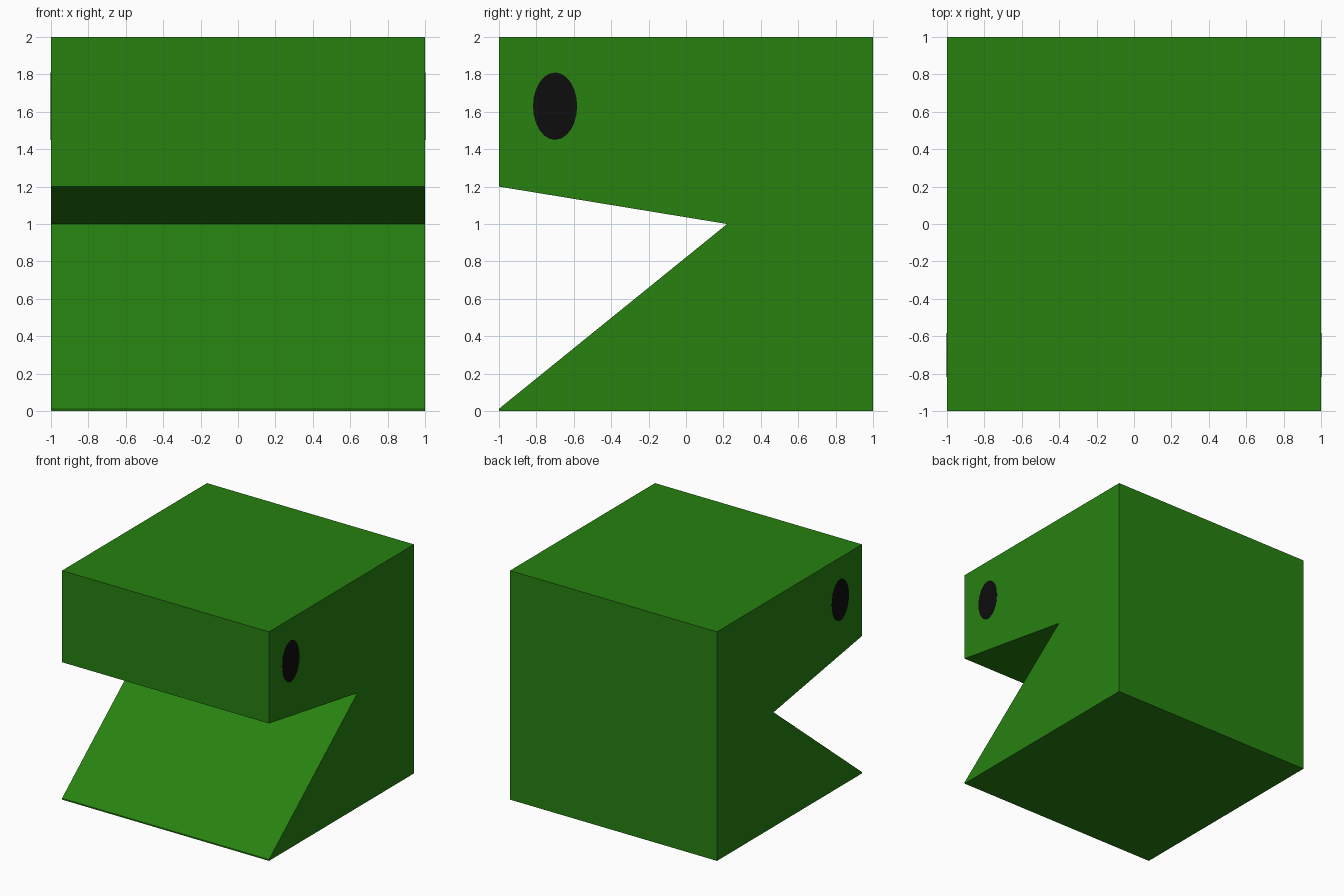
import bpy, bmesh, math

if "Cube" in bpy.data.objects:
    bpy.data.objects.remove(bpy.data.objects["Cube"])


def material(name, rgb):
    m = bpy.data.materials.new(name)
    m.diffuse_color = (*rgb, 1)
    m.use_nodes = True
    m.node_tree.nodes["Principled BSDF"].inputs["Base Color"].default_value = m.diffuse_color
    return m


def extrude_profile(name, profile, x0, x1, mat):
    """Extrude a (y, z) outline along x into a closed solid."""
    bm = bmesh.new()
    face = bm.faces.new([bm.verts.new((x0, y, z)) for y, z in profile])
    ext = bmesh.ops.extrude_face_region(bm, geom=[face])["geom"]
    verts = [g for g in ext if isinstance(g, bmesh.types.BMVert)]
    bmesh.ops.translate(bm, verts=verts, vec=(x1 - x0, 0, 0))
    bmesh.ops.recalc_face_normals(bm, faces=bm.faces)
    mesh = bpy.data.meshes.new(name)
    bm.to_mesh(mesh)
    bm.free()
    mesh.materials.append(mat)
    obj = bpy.data.objects.new(name, mesh)
    bpy.context.collection.objects.link(obj)
    return obj


green = material("leaf green", (0.02, 0.22, 0.005))
black = material("eye black", (0.004, 0.004, 0.004))

# Cube head with a wedge-shaped open mouth
head = [(-1, 0), (1, 0), (1, 2), (-1, 2), (-1, 1.2), (0.22, 1.0), (-1, 0.012)]
extrude_profile("head", head, -1, 1, green)

# Flat oval eyes on both sides
oval = [(-0.70 + 0.118 * math.cos(a), 1.63 + 0.18 * math.sin(a))
        for a in (math.tau * i / 24 for i in range(24))]
for side, name in ((1, "eye_right"), (-1, "eye_left")):
    extrude_profile(name, oval, side * 0.998, side * 1.002, black)
